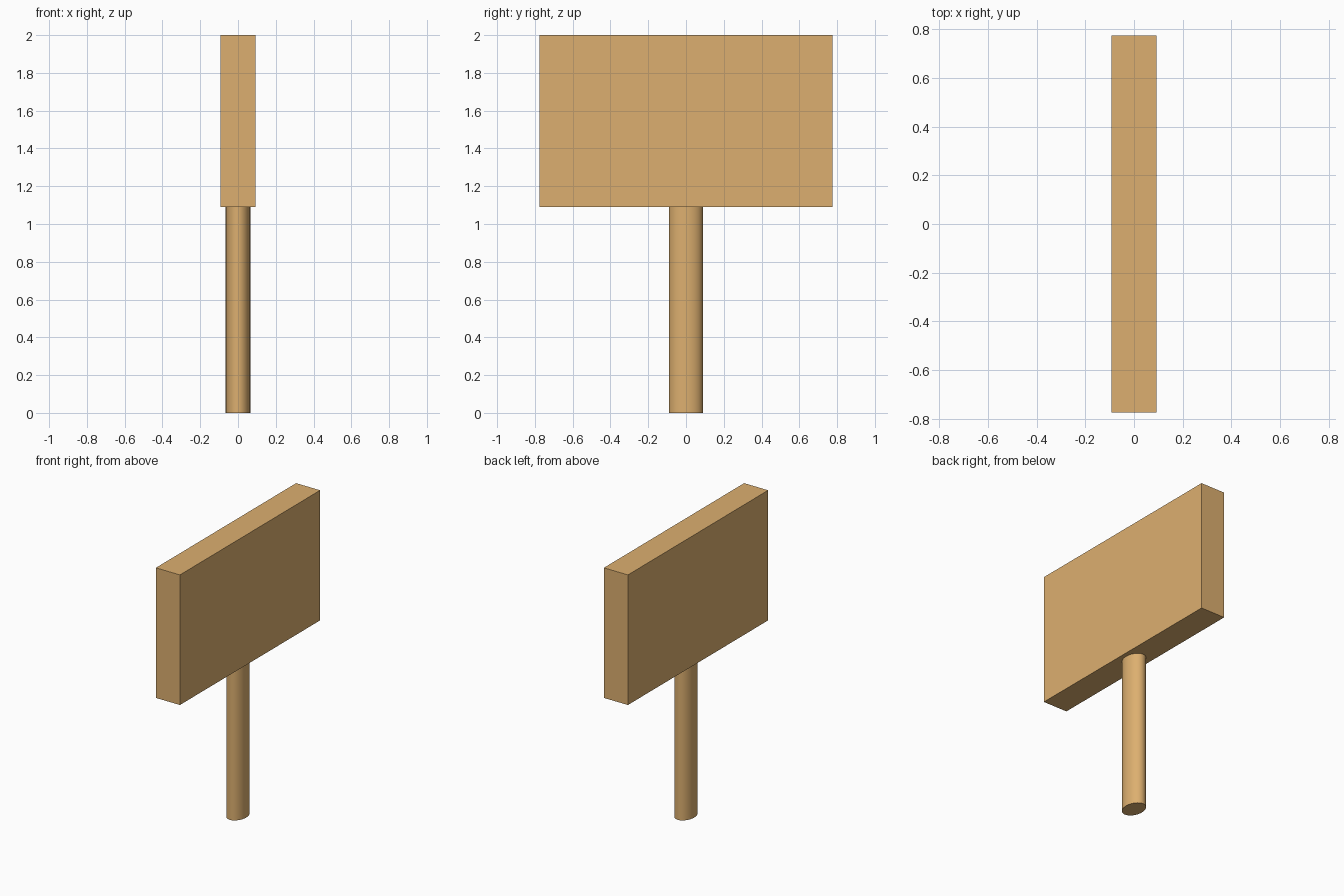
import bpy

cube = bpy.data.objects.get("Cube")
if cube:
    bpy.data.objects.remove(cube, do_unlink=True)

# Wood colour shared by both parts
wood = bpy.data.materials.new("light_wood")
wood.use_nodes = True
colour = (0.72, 0.43, 0.16, 1)
wood.diffuse_color = colour
wood.node_tree.nodes["Principled BSDF"].inputs["Base Color"].default_value = colour


def finish(name, size):
    """Name the new part, scale it to its full size and colour it."""
    part = bpy.context.object
    part.name = name
    part.dimensions = size
    bpy.context.view_layer.update()
    bpy.ops.object.transform_apply(location=False, rotation=False, scale=True)
    part.data.materials.append(wood)
    return part


BOARD_BOTTOM, TOP = 1.09, 2.0

# Head: a thick flat board
bpy.ops.mesh.primitive_cube_add(location=(0, 0, (BOARD_BOTTOM + TOP) / 2))
finish("board", (0.186, 1.55, TOP - BOARD_BOTTOM))

# Post: an oval cylinder meeting the underside of the board
bpy.ops.mesh.primitive_cylinder_add(vertices=32, location=(0, 0, BOARD_BOTTOM / 2))
finish("post", (0.13, 0.18, BOARD_BOTTOM))
bpy.ops.object.shade_smooth_by_angle()
